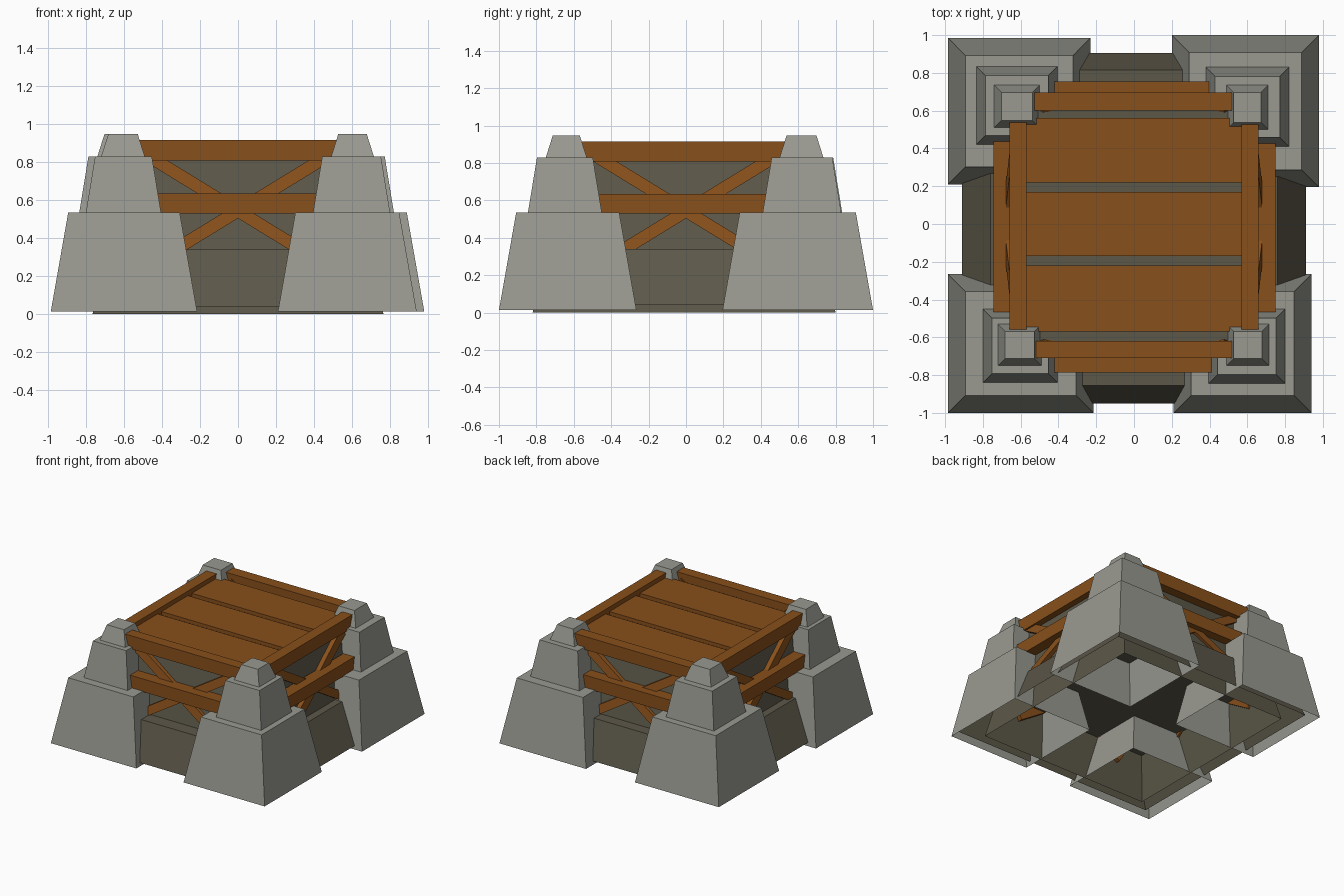
import bpy, bmesh, math
from mathutils import Matrix

if "Cube" in bpy.data.objects:
    bpy.data.objects.remove(bpy.data.objects["Cube"])


def material(name, r, g, b):
    m = bpy.data.materials.new(name)
    m.diffuse_color = (r, g, b, 1)
    m.use_nodes = True
    m.node_tree.nodes["Principled BSDF"].inputs["Base Color"].default_value = m.diffuse_color
    return m


STONE = material("grey stone", 0.32, 0.32, 0.285)
WOOD = material("brown wood", 0.25, 0.08, 0.011)
EARTH = material("dark olive earth", 0.107, 0.096, 0.066)


def finish(bm, name, mat):
    me = bpy.data.meshes.new(name)
    bm.to_mesh(me)
    bm.free()
    me.materials.append(mat)
    ob = bpy.data.objects.new(name, me)
    bpy.context.collection.objects.link(ob)
    return ob


def stepped_shell(name, rings, mat):
    """Loft rectangles (x0, x1, y0, y1, z) upward; open below, closed on top."""
    bm = bmesh.new()
    loops = [[bm.verts.new(p) for p in
              ((x0, y0, z), (x1, y0, z), (x1, y1, z), (x0, y1, z))]
             for x0, x1, y0, y1, z in rings]
    for a, b in zip(loops, loops[1:]):
        for i in range(4):
            j = (i + 1) % 4
            bm.faces.new((a[i], a[j], b[j], b[i]))
    bm.faces.new(loops[-1])
    return finish(bm, name, mat)


def box(name, x, y, z, mat, matrix=Matrix()):
    """Box from (min, max) pairs, optionally transformed."""
    bm = bmesh.new()
    bmesh.ops.create_cube(bm, size=1)
    for v in bm.verts:
        v.co = [lo + (hi - lo) * (c + 0.5) for c, (lo, hi) in zip(v.co, (x, y, z))]
    bm.transform(matrix)
    return finish(bm, name, mat)


# Earth core: tall tapered middle, and a low closed plinth around it
stepped_shell("earth_core", [
    (-0.765, 0.765, -0.82, 0.80, 0.0),
    (-0.60, 0.60, -0.63, 0.61, 0.85)], EARTH)
stepped_shell("earth_plinth", [
    (-0.91, 0.91, -0.95, 0.905, 0.04),
    (-0.76, 0.76, -0.855, 0.815, 0.34)], EARTH)

# Stone corner piers: bottom rectangle differs a little, tiers step inward
Z = (0.013, 0.535, 0.535, 0.828, 0.828, 0.948)
piers = {
    "front_left": ((-0.985, -0.215, -1.0, -0.265), (-0.80, -0.405, -0.84, -0.45),
                   (-0.72, -0.49, -0.75, -0.53)),
    "front_right": ((0.21, 0.94, -1.0, -0.265), (0.395, 0.80, -0.845, -0.45),
                    (0.49, 0.715, -0.75, -0.53)),
    "back_left": ((-0.985, -0.23, 0.21, 0.985), (-0.835, -0.405, 0.42, 0.835),
                  (-0.74, -0.50, 0.51, 0.735)),
    "back_right": ((0.20, 0.98, 0.195, 1.0), (0.38, 0.82, 0.41, 0.83),
                   (0.49, 0.71, 0.50, 0.735)),
}
for name, tiers in piers.items():
    rings = []
    for k, (x0, x1, y0, y1) in enumerate(tiers):
        d = (0.092, 0.048, 0.038)[k]
        rings.append((x0, x1, y0, y1, Z[2 * k]))
        rings.append((x0 + d, x1 - d, y0 + d, y1 - d, Z[2 * k + 1]))
    stepped_shell(name + "_stone_pier", rings, STONE)

# Deck planks
for i, y in enumerate(((-0.57, -0.22), (-0.17, 0.17), (0.22, 0.56))):
    box("deck_plank_%d" % (i + 1), (-0.58, 0.58), y, (0.83, 0.878), WOOD)

# Each side: top rail, lower rail and crossed braces leaning with the core
UP, LOW = (0.808, 0.915), (0.53, 0.635)
LEAN = Matrix(((1, 0, 0, 0), (0, 1, 0.19, 0), (0, 0, 1, 0), (0, 0, 0, 1)))
sides = (("front", 0, 0.62, 0.71, 0.785, 0.70), ("right", 90, 0.57, 0.66, 0.75, 0.67),
         ("back", 180, 0.60, 0.695, 0.755, 0.68), ("left", 270, 0.57, 0.66, 0.745, 0.67))
for side, angle, inner, outer, low_outer, brace_y in sides:
    turn = Matrix.Rotation(math.radians(angle), 4, 'Z')
    half = 0.545 if side in ("front", "back") else 0.572
    box(side + "_top_rail", (-half, half), (-outer, -inner), UP, WOOD, turn)
    box(side + "_lower_rail", (-0.48, 0.48), (-low_outer, -low_outer + 0.1), LOW, WOOD, turn)
    for n, tilt in (("a", 31.5), ("b", -31.5)):
        m = (turn @ Matrix.Translation((0, -brace_y, 0.542))
             @ LEAN @ Matrix.Rotation(math.radians(tilt), 4, 'Y'))
        box(side + "_brace_" + n, (-0.58, 0.58), (-0.026, 0.026), (-0.033, 0.033), WOOD, m)
